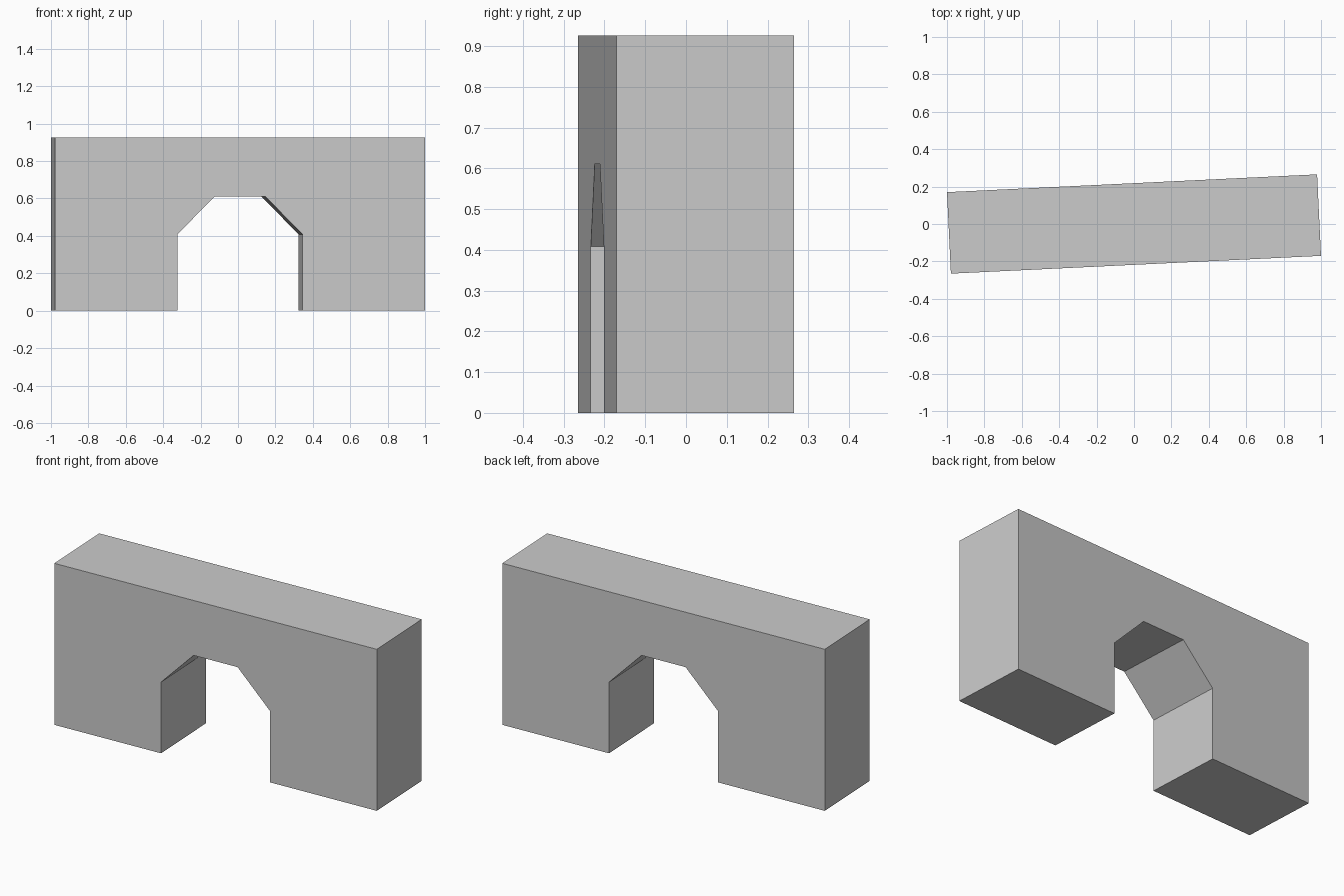
import bpy
import bmesh
import math
from mathutils import Matrix

cube = bpy.data.objects.get("Cube")
if cube:
    bpy.data.objects.remove(cube, do_unlink=True)

LENGTH, DEPTH, HEIGHT = 1.981, 0.436, 0.926
TURN = math.radians(2.75)

# Stone colour
stone = bpy.data.materials.new("light_grey")
stone.use_nodes = True
grey = (0.6, 0.6, 0.6, 1)
stone.diffuse_color = grey
stone.node_tree.nodes["Principled BSDF"].inputs["Base Color"].default_value = grey

# Right half of the wall outline, mirrored for the left half
half = [(LENGTH / 2, HEIGHT), (LENGTH / 2, 0), (0.335, 0), (0.335, 0.408), (0.135, 0.611)]
outline = half + [(-x, z) for x, z in reversed(half)]

# Arched wall: front profile extruded backwards, turned slightly about z
bm = bmesh.new()
front = bm.faces.new([bm.verts.new((x, -DEPTH / 2, z)) for x, z in outline])
back = bmesh.ops.extrude_face_region(bm, geom=[front], use_keep_orig=True)
moved = [v for v in back["geom"] if isinstance(v, bmesh.types.BMVert)]
bmesh.ops.translate(bm, verts=moved, vec=(0, DEPTH, 0))
bmesh.ops.recalc_face_normals(bm, faces=bm.faces)
bm.transform(Matrix.Rotation(TURN, 4, "Z"))

mesh = bpy.data.meshes.new("arched_wall")
bm.to_mesh(mesh)
bm.free()
mesh.materials.append(stone)
wall = bpy.data.objects.new("arched_wall", mesh)
bpy.context.collection.objects.link(wall)
